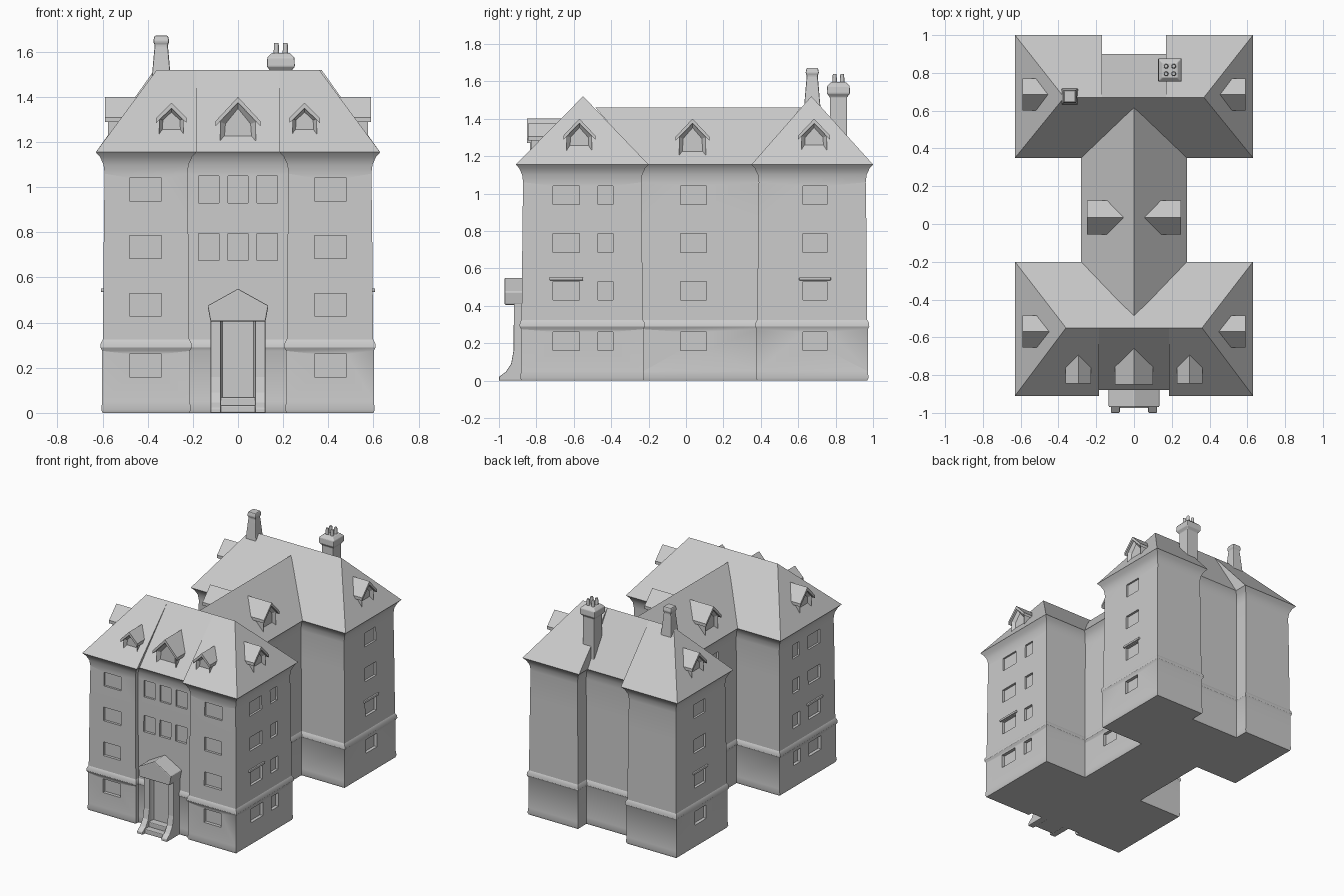
import bpy, bmesh
from math import radians
from mathutils import Matrix, Vector

if "Cube" in bpy.data.objects:
    bpy.data.objects.remove(bpy.data.objects["Cube"])

EAVE = 1.155


def finish(name, bm, bevel=0.0, smooth=False):
    bmesh.ops.recalc_face_normals(bm, faces=bm.faces)
    me = bpy.data.meshes.new(name)
    bm.to_mesh(me)
    bm.free()
    ob = bpy.data.objects.new(name, me)
    bpy.context.collection.objects.link(ob)
    if bevel:
        m = ob.modifiers.new("soft_edges", 'BEVEL')
        m.width, m.segments, m.limit_method = bevel, 2, 'ANGLE'
    if smooth:
        bpy.ops.object.select_all(action='DESELECT')
        ob.select_set(True)
        bpy.context.view_layer.objects.active = ob
        bpy.ops.object.shade_smooth_by_angle(angle=radians(35))
    return ob


def add_box(bm, lo, hi):
    lo, hi = Vector(lo), Vector(hi)
    mat = Matrix.Translation((lo + hi) / 2) @ Matrix.Diagonal((*(hi - lo), 1))
    bmesh.ops.create_cube(bm, size=1, matrix=mat)


def add_faces(bm, verts, faces):
    vs = [bm.verts.new(v) for v in verts]
    return [bm.faces.new([vs[i] for i in f]) for f in faces]


def add_prism(bm, outline, a, b, place):
    """Extrude a 2D outline from a to b; place(p, q, depth) gives the 3D point."""
    n = len(outline)
    verts = [place(p, q, t) for t in (a, b) for p, q in outline]
    faces = [tuple(range(n)), tuple(range(2 * n - 1, n - 1, -1))]
    faces += [(i, (i + 1) % n, n + (i + 1) % n, n + i) for i in range(n)]
    return add_faces(bm, verts, faces)


def add_loft(bm, outline, profile):
    """Stack a right-angled footprint at several (offset, z) levels."""
    n, verts = len(outline), []
    for off, z in profile:
        for i in range(n):
            p, c, q = (Vector(outline[(i + k) % n]) for k in (-1, 0, 1))
            d1, d2 = (c - p).normalized(), (q - c).normalized()
            s = c + off * Vector((d1.y + d2.y, -d1.x - d2.x))
            verts.append((s.x, s.y, z))
    top = (len(profile) - 1) * n
    faces = [tuple(range(n - 1, -1, -1)), tuple(range(top, top + n))]
    for k in range(len(profile) - 1):
        a = k * n
        faces += [(a + i, a + (i + 1) % n, a + n + (i + 1) % n, a + n + i) for i in range(n)]
    add_faces(bm, verts, faces)


# H-shaped walls with recessed centre bays, a string course and flared eaves
half = [(.215, -.85), (.215, -.88), (.6, -.88), (.6, -.23), (.25, -.23),
        (.25, .38), (.6, .38), (.6, .97), (.2, .97), (.2, .87)]
footprint = half + [(-x, y) for x, y in reversed(half)]
bm = bmesh.new()
add_loft(bm, footprint, [(0, 0), (.006, .015), (.002, .05), (.002, .275), (.01, .29), (.008, .31),
                         (-.001, .325), (-.006, .85), (-.009, 1.06), (-.004, 1.1), (.012, 1.135), (.03, EAVE)])
walls = finish("walls", bm)

# Shallow window recesses
rows = [.21, .48, .735, .99]
cut, ledge = bmesh.new(), bmesh.new()
for z in rows:
    for s in (-1, 1):
        for x, y, w in [(.6, -.64, .14), (.6, -.43, .08), (.6, .69, .13), (.25, .04, .14)]:
            a, b = sorted((s * (x - .022), s * (x + .03)))
            add_box(cut, (a, y - w / 2, z - .05), (b, y + w / 2, z + .05))
            if z == .48 and x > .5 and w > .1:
                a, b = sorted((s * (x - .03), s * (x + .008)))
                add_box(ledge, (a, y - w / 2 - .02, .535), (b, y + w / 2 + .02, .552))
        add_box(cut, (s * .41 - .07, -.91, z - .05), (s * .41 + .07, -.858, z + .05))
    if z > .6:
        for x in (-.13, 0, .13):
            add_box(cut, (x - .045, -.88, z - .06), (x + .045, -.828, z + .06))
cutter = finish("window_cutter", cut)
cutter.hide_render = True
cutter.hide_set(True)
finish("window_ledges", ledge, bevel=.005)
m = walls.modifiers.new("windows", 'BOOLEAN')
m.object, m.operation, m.solver = cutter, 'DIFFERENCE', 'EXACT'
bpy.context.view_layer.objects.active = walls
walls.select_set(True)
bpy.ops.object.shade_smooth_by_angle(angle=radians(30))


# Hipped wing roofs, with the outer slope stepped back over the centre bay
def wing_roof(name, yr, y_out, y_rec, y_in, xr, xb):
    X, R, E = .63, 1.52, EAVE
    verts = [(-xr, yr, R), (-xb, yr, R), (xb, yr, R), (xr, yr, R),
             (-X, y_out, E), (-xb, y_out, E), (-xb, y_rec, E), (xb, y_rec, E),
             (xb, y_out, E), (X, y_out, E), (X, y_in, E), (-X, y_in, E)]
    faces = [(4, 5, 1, 0), (5, 6, 1), (6, 7, 2, 1), (7, 8, 2), (8, 9, 3, 2), (9, 10, 3),
             (10, 11, 0, 1, 2, 3), (11, 4, 0), (4, 11, 10, 9, 8, 7, 6, 5)]
    bm = bmesh.new()
    add_faces(bm, verts, faces)
    finish(name, bm)


wing_roof("front_wing_roof", -.55, -.91, -.88, -.2, .36, .185)
wing_roof("back_wing_roof", .67, 1.0, .9, .35, .37, .17)

# Lower roof over the connecting range
bm = bmesh.new()
add_faces(bm, [(-.28, -.22, EAVE), (.28, -.22, EAVE), (.28, .37, EAVE), (-.28, .37, EAVE),
               (0, -.485, 1.46), (0, .615, 1.46)],
          [(0, 1, 4), (1, 2, 5, 4), (2, 3, 5), (3, 0, 4, 5), (3, 2, 1, 0)])
finish("middle_roof", bm)


# Gabled dormers, built facing -y then turned into place
def dormer(name, x, y, angle, w, depth, peak):
    bm = bmesh.new()
    h, ze = w / 2, peak - .6 * w - .01
    place = lambda p, q, t: (p, t, q)
    front = add_prism(bm, [(-h * .8, 1.185), (h * .8, 1.185), (h * .8, ze + .02),
                           (0, peak - .025), (-h * .8, ze + .02)], 0, depth, place)[0]
    bmesh.ops.recalc_face_normals(bm, faces=bm.faces)
    bmesh.ops.inset_individual(bm, faces=[front], thickness=w * .13, depth=-.02)
    add_prism(bm, [(-h, ze), (0, peak - .025), (h, ze), (h, ze + .022), (0, peak),
                   (-h, ze + .022)], -.015, depth, place)
    bm.transform(Matrix.Translation((x, y, 0)) @ Matrix.Rotation(radians(angle), 4, 'Z'))
    finish(name, bm)


dormer("front_dormer_centre", 0, -.835, 0, .2, .18, 1.4)
for s, side in ((-1, "left"), (1, "right")):
    dormer("front_dormer_" + side, s * .295, -.83, 0, .135, .16, 1.375)
    dormer(side + "_front_wing_dormer", s * .575, -.57, s * 90, .17, .15, 1.4)
    dormer(side + "_back_wing_dormer", s * .575, .685, s * 90, .17, .15, 1.4)
    dormer(side + "_middle_dormer", s * .235, .035, s * 90, .18, .19, 1.4)

# Entrance porch: flared piers, panelled door, beam and gable
across = lambda p, q, t: (t, p, q)
pier = [(-.84, 0), (-1, 0), (-1, .02), (-.965, .045), (-.935, .09), (-.922, .16), (-.92, .42), (-.84, .42)]
bm = bmesh.new()
for s in (-1, 1):
    add_prism(bm, pier, s * .075, s * .122, across)
finish("porch_piers", bm, bevel=.005)

bm = bmesh.new()
add_box(bm, (-.08, -.975, 0), (.08, -.84, .035))
add_box(bm, (-.08, -.93, .03), (.08, -.84, .07))
finish("porch_steps", bm, bevel=.006)

bm = bmesh.new()
panel = add_prism(bm, [(-.077, .06), (.077, .06), (.077, .42), (-.077, .42)],
                  -.9, -.84, lambda p, q, t: (p, t, q))[0]
bmesh.ops.recalc_face_normals(bm, faces=bm.faces)
bmesh.ops.inset_individual(bm, faces=[panel], thickness=.012, depth=-.02)
finish("door", bm)

bm = bmesh.new()
add_prism(bm, [(-.122, .405), (.122, .405), (.135, .475), (0, .55), (-.135, .475)],
          -.97, -.84, lambda p, q, t: (p, t, q))
finish("porch_gable", bm, bevel=.006)


# Chimneys
def chimney(name, x, y, profile, pots=False):
    e = .01
    bm = bmesh.new()
    add_loft(bm, [(x - e, y - e), (x + e, y - e), (x + e, y + e), (x - e, y + e)],
             [(r - e, z) for r, z in profile])
    if pots:
        for i in (-1, 1):
            for j in (-1, 1):
                bmesh.ops.create_cone(bm, cap_ends=True, segments=8, radius1=.014, radius2=.011, depth=.06,
                                      matrix=Matrix.Translation((x + i * .02, y + j * .02, 1.61)))
    finish(name, bm, bevel=.006)


chimney("slim_chimney", -.34, .675, [(.052, 1.32), (.045, 1.45), (.032, 1.6), (.029, 1.63), (.036, 1.645), (.03, 1.672)])
chimney("wide_chimney", .19, .815, [(.046, 1.16), (.046, 1.515), (.062, 1.535), (.06, 1.575), (.04, 1.595)], pots=True)
